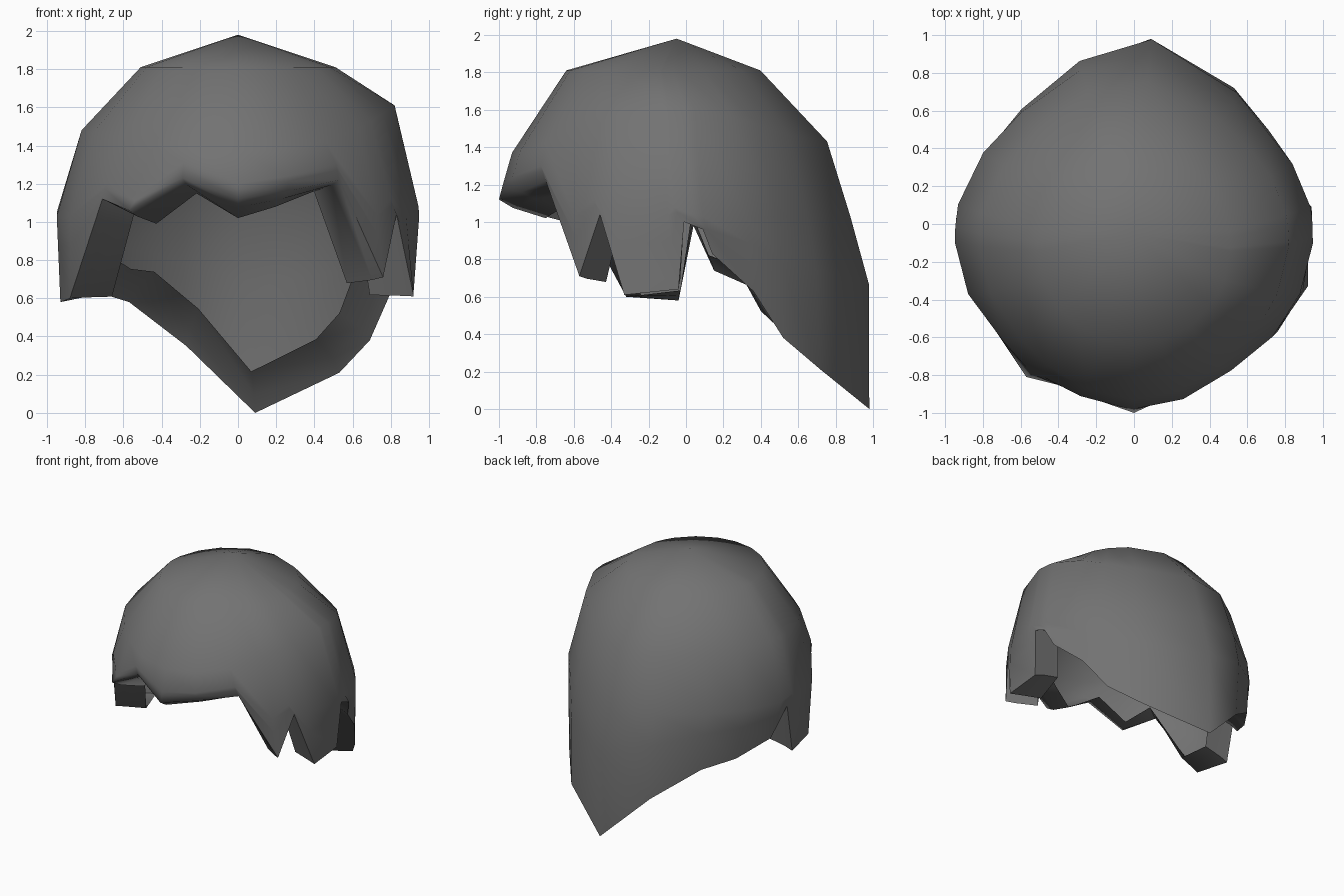
import bpy, bmesh, math
from mathutils import Vector

if "Cube" in bpy.data.objects:
    bpy.data.objects.remove(bpy.data.objects["Cube"])

# Outer hem of the hair, counter-clockwise from the front centre
HEM = [(0, -1.0, 1.12), (.26, -.88, 1.16), (.53, -.75, 1.22),         # fringe
       (.76, -.57, .71), (.83, -.46, 1.04),                           # right front lock
       (.92, -.33, .61), (.92, -.04, .64), (.94, -.01, 1.0),          # right side lock
       (.94, .09, .96), (.89, .14, .83), (.80, .36, .63),             # right back
       (.69, .52, .38), (.53, .72, .21), (.09, .98, 0.0),             # nape point
       (-.27, .85, .35), (-.57, .62, .58), (-.73, .40, .63),          # left back
       (-.87, .15, .74), (-.94, .04, .98),
       (-.93, -.04, .58), (-.88, -.32, .60),                          # left side lock
       (-.71, -.60, 1.12), (-.57, -.81, 1.06), (-.29, -.88, 1.23)]    # left fringe


def column(p):
    """Points from below the crown, down to the hem and around the lip."""
    x, y, z = p
    a = math.atan2(y, x)
    c, s = math.cos(a), math.sin(a)
    front, back, right = max(0, -s), max(0, s), max(0, c)
    # flattened diagonals, more so at the back
    flat = 1 - math.sin(2 * a) ** 2 * (.04 + .04 * back)
    z2 = 1.48 - .11 * front ** 2 - .05 * back ** 2 + .13 * right ** 4
    pts = [Vector((.51 * c, -.12 + .52 * s, 1.81)),
           Vector((.82 * c * flat, -.085 + .845 * s * flat, z2))]
    z3 = max(1.03, z + .08)
    k = flat * (1 - .1 * max(0, z3 - 1.03))
    temple = Vector((.95 * k * c, -.055 + .94 * k * s, z3))
    hem = Vector(p)
    bulge = temple.lerp(hem, .35)
    k = 1 + .07 * back ** 3 * min(1, z3 - z)
    bulge.x *= k
    bulge.y *= k
    pts += [temple, bulge, hem]
    dz = .06 + .16 * y                       # lip turns inward under the hem
    inset = .25 if y < -.1 else .23
    for t, lift in ((.3, .45), (1, 1)):
        f = 1 - t * inset
        pts.append(Vector((x * f, y * f, z + dz * lift)))
    return pts


bm = bmesh.new()
crown = bm.verts.new((0, -.05, 1.98))
cols = [[bm.verts.new(v) for v in column(p)] for p in HEM]
for i, a in enumerate(cols):
    b = cols[(i + 1) % len(cols)]
    bm.faces.new((crown, a[0], b[0]))
    for j in range(len(a) - 1):
        bm.faces.new((a[j], a[j + 1], b[j + 1], b[j]))

me = bpy.data.meshes.new("hair")
bm.to_mesh(me)
bm.free()
hair = bpy.data.objects.new("hair", me)
bpy.context.collection.objects.link(hair)

mat = bpy.data.materials.new("dark grey")
mat.diffuse_color = (.17, .17, .17, 1)
mat.use_nodes = True
mat.node_tree.nodes["Principled BSDF"].inputs["Base Color"].default_value = mat.diffuse_color
me.materials.append(mat)

bpy.context.view_layer.objects.active = hair
hair.select_set(True)
bpy.ops.object.shade_smooth_by_angle(angle=math.radians(70))
